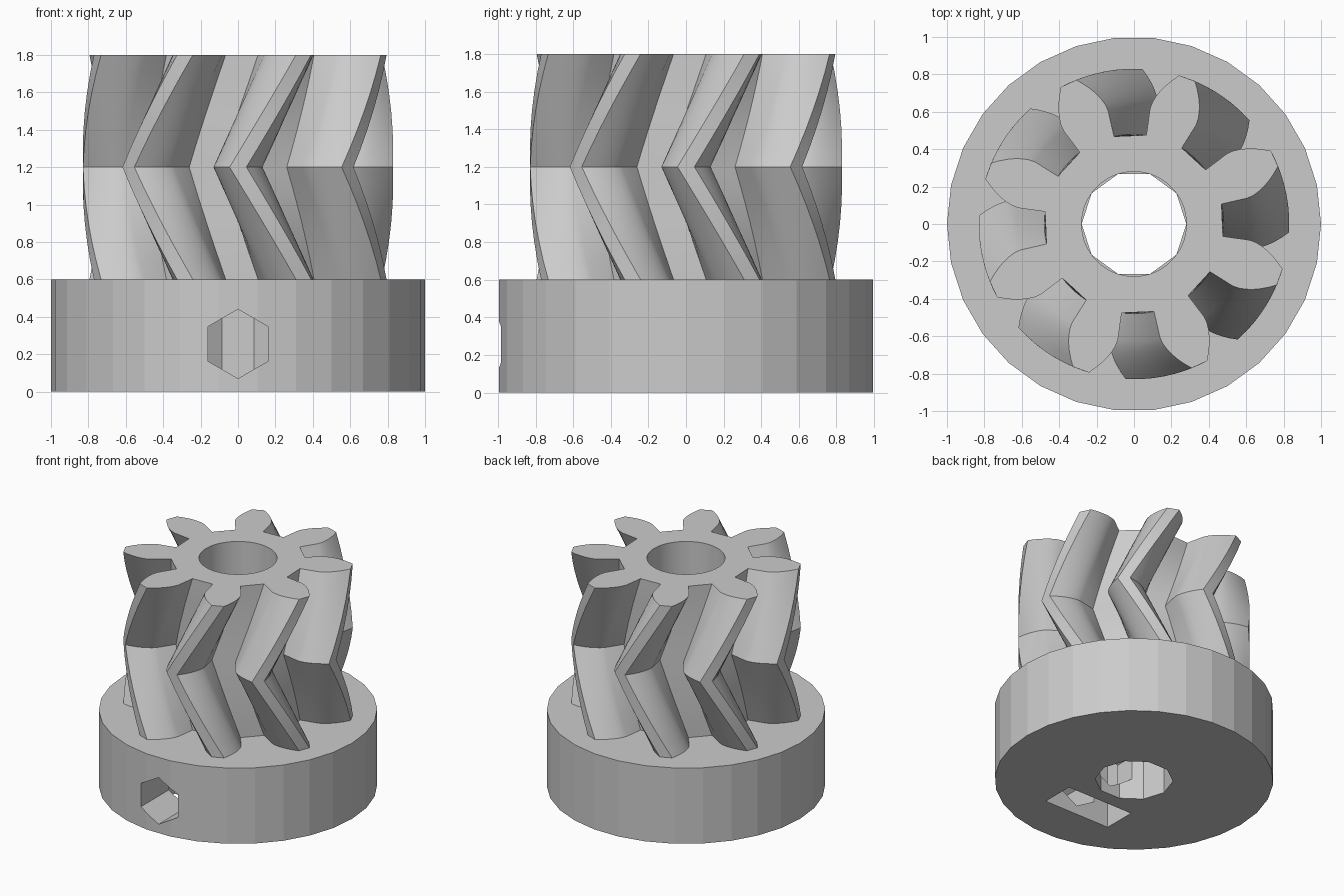
import bpy, bmesh
from math import sin, cos, tan, acos, radians, pi
from mathutils import Matrix

if "Cube" in bpy.data.objects:
    bpy.data.objects.remove(bpy.data.objects["Cube"])

grey = bpy.data.materials.new("plain_grey")
grey.use_nodes = True
colour = (0.6, 0.6, 0.6, 1)
grey.diffuse_color = colour
grey.node_tree.nodes["Principled BSDF"].inputs["Base Color"].default_value = colour

TEETH = 8
PITCH_R, TIP_R, ROOT_R = 0.664, 0.83, 0.48
BASE_R = PITCH_R * cos(radians(20))
TWIST = radians(25)
BORE_R = 0.28
COLLAR_TOP, GEAR_MID, GEAR_TOP = 0.6, 1.2, 1.8


def make_object(name, bm):
    bmesh.ops.recalc_face_normals(bm, faces=bm.faces)
    mesh = bpy.data.meshes.new(name)
    bm.to_mesh(mesh)
    bm.free()
    mesh.materials.append(grey)
    obj = bpy.data.objects.new(name, mesh)
    bpy.context.collection.objects.link(obj)
    return obj


def prism(name, sides, radius, low, high, matrix=Matrix()):
    """Prism along z with its first corner on +x, then moved by matrix."""
    bm = bmesh.new()
    ring = [bm.verts.new((radius * cos(2 * pi * i / sides),
                          radius * sin(2 * pi * i / sides), low)) for i in range(sides)]
    face = bm.faces.new(ring)
    moved = bmesh.ops.extrude_face_region(bm, geom=[face])["geom"]
    bmesh.ops.translate(bm, vec=(0, 0, high - low),
                        verts=[v for v in moved if isinstance(v, bmesh.types.BMVert)])
    bm.transform(matrix)
    return make_object(name, bm)


def box(name, size, centre):
    bm = bmesh.new()
    bmesh.ops.create_cube(bm, size=1)
    bm.transform(Matrix.Translation(centre) @ Matrix.Diagonal((*size, 1)))
    return make_object(name, bm)


def cut(target, cutter):
    mod = target.modifiers.new("cut", "BOOLEAN")
    mod.operation = "DIFFERENCE"
    mod.solver = "EXACT"
    mod.object = cutter
    bpy.context.view_layer.objects.active = target
    bpy.ops.object.modifier_apply(modifier=mod.name)
    bpy.data.objects.remove(cutter)


def involute(radius):
    a = acos(min(1, BASE_R / radius))
    return tan(a) - a


def gear_outline():
    """Polar points: radial flank below the base circle, involute above."""
    half_base = pi / (2 * TEETH) + involute(PITCH_R)
    steps = 6
    flank = [(ROOT_R, half_base)]
    for i in range(steps + 1):
        r = BASE_R + (TIP_R - BASE_R) * i / steps
        flank.append((r, half_base - involute(r)))
    tooth = [(r, -a) for r, a in flank] + [(r, a) for r, a in reversed(flank)]
    return [(r, a + 2 * pi * t / TEETH) for t in range(TEETH) for r, a in tooth]


# Herringbone gear: the outline is swept up, twisting back and then forward
outline = gear_outline()
levels = 12
bm = bmesh.new()
rings = []
for k in range(levels + 1):
    t = k / levels
    turn = TWIST * abs(2 * t - 1)
    z = COLLAR_TOP + (GEAR_TOP - COLLAR_TOP) * t
    rings.append([bm.verts.new((r * cos(a + turn), r * sin(a + turn), z)) for r, a in outline])
for lower, upper in zip(rings, rings[1:]):
    for i in range(len(lower)):
        j = (i + 1) % len(lower)
        bm.faces.new((lower[i], lower[j], upper[j], upper[i]))
bm.faces.new(rings[0])
bm.faces.new(rings[-1])
gear = make_object("herringbone_gear", bm)
cut(gear, prism("gear_bore", 60, BORE_R, COLLAR_TOP - 0.2, GEAR_TOP + 0.2))

# Collar with shaft bore, nut slot from below and screw hole from the front
collar = prism("collar", 30, 1.0, 0, COLLAR_TOP)
cut(collar, prism("collar_bore", 10, BORE_R, -0.2, COLLAR_TOP + 0.2))
cut(collar, box("nut_slot", (0.58, 0.26, 0.75), (0, -0.51, 0.175)))
to_front = Matrix.Translation((0, 0, 0.255)) @ Matrix.Rotation(pi / 2, 4, "X") @ Matrix.Rotation(pi / 2, 4, "Z")
cut(collar, prism("screw_hole", 6, 0.185, 0.05, 1.2, to_front))

# Smooth the gear flanks and bore, keep the creases
bpy.ops.object.select_all(action="DESELECT")
gear.select_set(True)
bpy.context.view_layer.objects.active = gear
bpy.ops.object.shade_smooth_by_angle(angle=radians(15))
